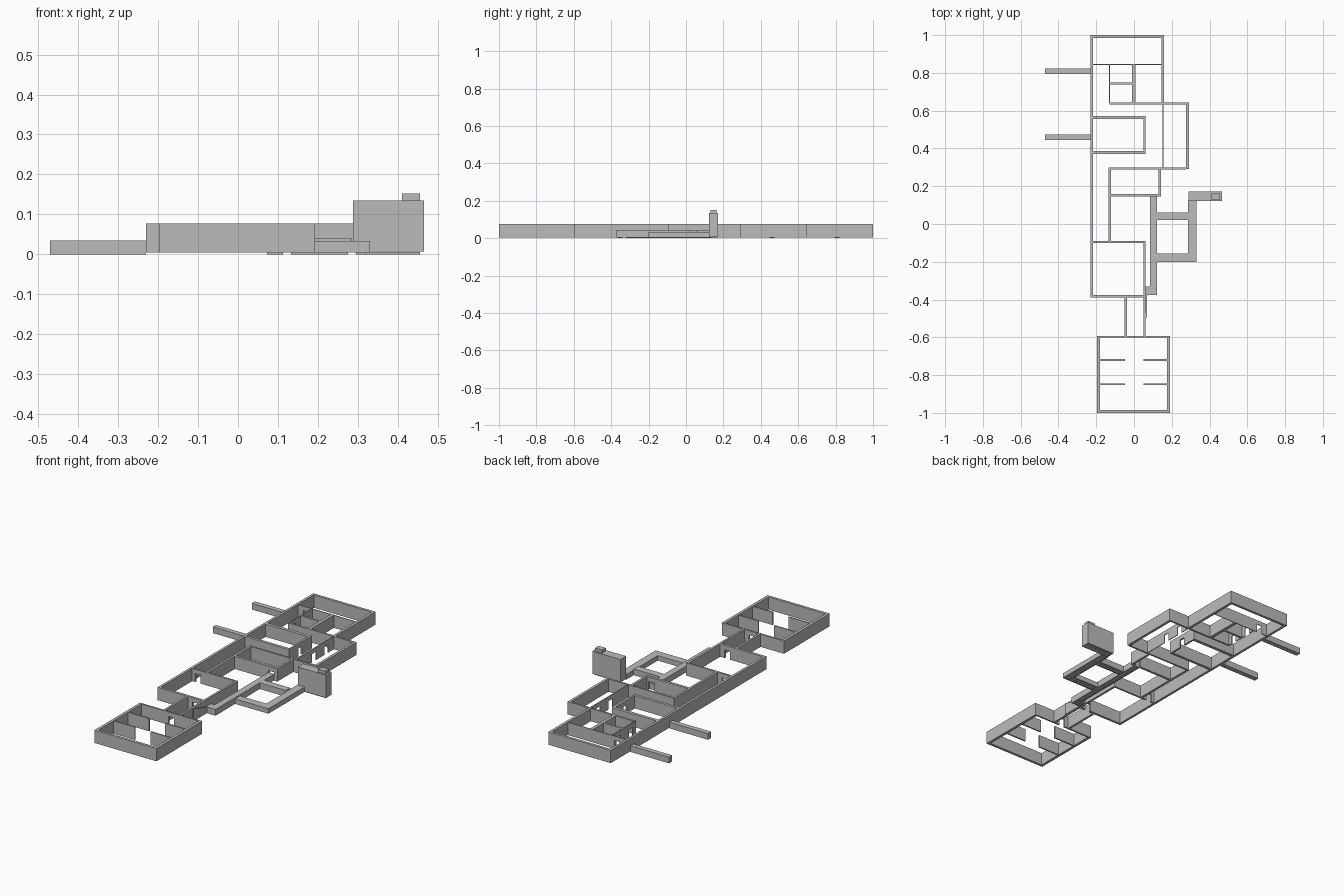
import bpy
import bmesh

cube = bpy.data.objects.get("Cube")
if cube:
    bpy.data.objects.remove(cube, do_unlink=True)

grey = bpy.data.materials.new("plain grey")
grey.use_nodes = True
colour = (0.5, 0.5, 0.5, 1)
grey.diffuse_color = colour
grey.node_tree.nodes["Principled BSDF"].inputs["Base Color"].default_value = colour

BASE, TOP, DOOR_TOP = 0.005, 0.077, 0.052


def finish(name, bm):
    bmesh.ops.recalc_face_normals(bm, faces=bm.faces)
    mesh = bpy.data.meshes.new(name)
    bm.to_mesh(mesh)
    bm.free()
    mesh.materials.append(grey)
    obj = bpy.data.objects.new(name, mesh)
    bpy.context.collection.objects.link(obj)
    return obj


def add_box(bm, x0, x1, y0, y1, z0, z1):
    verts = bmesh.ops.create_cube(bm, size=1)["verts"]
    for v in verts:
        v.co.x = x1 if v.co.x > 0 else x0
        v.co.y = y1 if v.co.y > 0 else y0
        v.co.z = z1 if v.co.z > 0 else z0


def boxes(name, items, z0, z1, inset=0):
    bm = bmesh.new()
    for x0, x1, y0, y1 in items:
        add_box(bm, x0 + inset, x1 - inset, y0 + inset, y1 - inset, z0, z1)
    return finish(name, bm)


def wall(name, x0, x1, y0, y1, doors=()):
    """Straight wall; doors are centres along its long side, bridged by lintels."""
    bm = bmesh.new()
    along_x = x1 - x0 > y1 - y0
    start, end = (x0, x1) if along_x else (y0, y1)

    def piece(a, b, z0):
        if along_x:
            add_box(bm, a, b, y0, y1, z0, TOP)
        else:
            add_box(bm, x0, x1, a, b, z0, TOP)

    for centre in sorted(doors):
        a, b = centre - 0.017, centre + 0.017
        piece(start, a, BASE)
        piece(a, b, DOOR_TOP)
        start = b
    piece(start, end, BASE)
    return finish(name, bm)


# Outer walls of the long block
wall("west_wall", -0.23, -0.216, -0.39, 1.0)
wall("north_wall", -0.216, 0.16, 0.985, 1.0)
wall("north_east_wall", 0.145, 0.16, 0.643, 0.985)
wall("east_wall", 0.275, 0.29, 0.29, 0.643)
wall("east_step_wall", -0.13, 0.275, 0.632, 0.643)
wall("middle_south_wall", -0.135, 0.275, 0.288, 0.298)

# Northern partitions
wall("north_partition", -0.216, 0.145, 0.843, 0.847, [-0.165])
wall("cell_west_wall", -0.132, -0.126, 0.643, 0.843, [0.68, 0.79])
wall("cell_east_wall", -0.01, 0.008, 0.643, 0.843)
wall("cell_divider", -0.126, -0.01, 0.738, 0.75)
wall("gallery_partition", 0.152, 0.156, 0.298, 0.632, [0.455, 0.565])

# Closed room against the west wall
wall("inner_room_north", -0.216, 0.06, 0.555, 0.573)
wall("inner_room_south", -0.216, 0.06, 0.37, 0.386)
wall("inner_room_east", 0.05, 0.06, 0.386, 0.555, [0.47])

# Central rooms
wall("central_west_wall", -0.135, -0.122, -0.09, 0.288)
wall("central_east_wall", 0.131, 0.144, 0.145, 0.288)
wall("central_south_wall", -0.122, 0.131, 0.145, 0.159, [0.105])
wall("hall_north_wall", -0.216, 0.05, -0.1, -0.09, [-0.18])
wall("hall_south_wall", -0.216, 0.05, -0.39, -0.376, [0.005])

# Corridor down to the southern block
wall("corridor_east_wall", 0.05, 0.062, -0.595, -0.09)
wall("corridor_west_wall", -0.05, -0.038, -0.595, -0.39)

# Southern block with stalls
wall("south_block_west", -0.197, -0.181, -1.0, -0.593)
wall("south_block_east", 0.175, 0.191, -1.0, -0.593)
wall("south_block_south", -0.181, 0.175, -1.0, -0.985)
wall("south_block_north", -0.181, 0.175, -0.602, -0.593, [0.005])
for row, y in (("north", -0.72), ("south", -0.848)):
    wall("stall_west_" + row, -0.181, -0.048, y - 0.004, y + 0.004)
    wall("stall_east_" + row, 0.05, 0.175, y - 0.004, y + 0.004)

# Low beams out to the west
for row, y in (("north", 0.808), ("south", 0.46)):
    boxes("beam_" + row, [(-0.47, -0.23, y - 0.014, y + 0.014)], 0, 0.035)

# Covered passages on the east side, with narrower floor strips beneath
trunk = [(0.062, 0.122, -0.375, -0.33), (0.085, 0.122, -0.33, 0.15),
         (0.122, 0.285, 0.02, 0.06)]
loop = [(0.122, 0.285, -0.2, -0.155), (0.285, 0.33, -0.2, 0.125)]
tower = [(0.288, 0.465, 0.122, 0.172)]
boxes("passage_trunk", trunk, 0.005, 0.04)
boxes("passage_loop", loop, 0.005, 0.033)
boxes("passage_floor", trunk + loop + tower, 0, 0.006, 0.01)

# Tall slab with a cap at the end of the passage
boxes("tower", tower, 0.007, 0.135)
boxes("tower_cap", [(0.41, 0.455, 0.13, 0.162)], 0.135, 0.152)

# Sloping fin where the corridor meets the passage
bm = bmesh.new()
profile = [(-0.495, BASE), (-0.375, BASE), (-0.375, 0.038), (-0.495, TOP)]
face = bm.faces.new([bm.verts.new((0.062, y, z)) for y, z in profile])
extruded = bmesh.ops.extrude_face_region(bm, geom=[face])["geom"]
for v in extruded:
    if isinstance(v, bmesh.types.BMVert):
        v.co.x += 0.006
finish("sloping_fin", bm)
